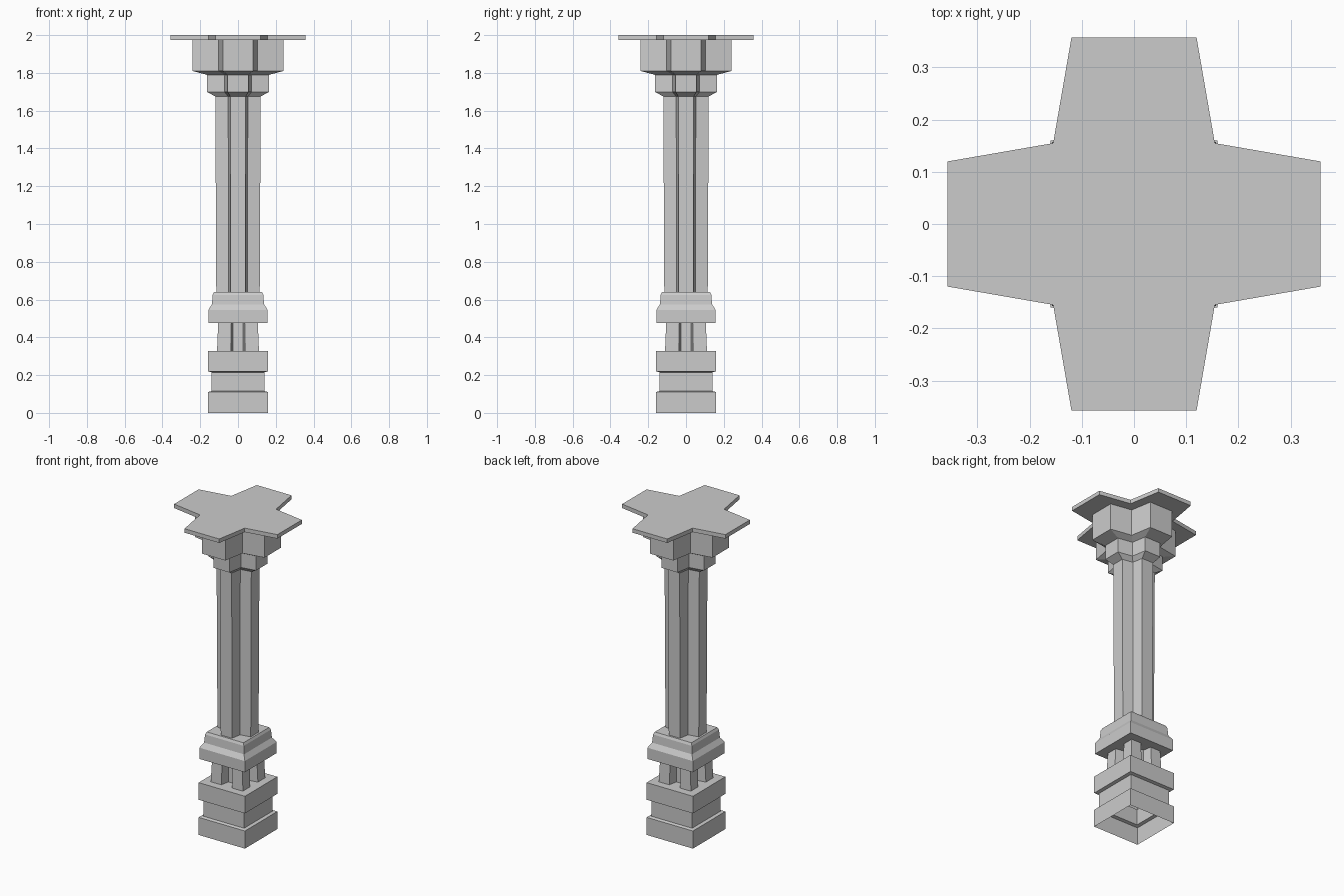
import bpy, bmesh
from mathutils import Matrix, Vector

if "Cube" in bpy.data.objects:
    bpy.data.objects.remove(bpy.data.objects["Cube"])


def four_way(quarter):
    """Repeat a quarter outline around z to close the section."""
    return [Matrix.Rotation(i * 1.5707963, 2, 'Z') @ Vector(p)
            for i in range(4) for p in quarter]


# Unit cross-sections: outermost extent is 1
SQUARE = four_way([(1, 1)])
CROSS = four_way([(1, -0.336), (1, 0.336), (0.434, 0.434)])
GROOVED = four_way([(0.5, -0.25), (0.5, 0.25), (1, 0.34), (1, 1), (0.34, 1)])


def loft(name, section, levels, bottom=True, top=True):
    """Stack scaled copies of a section; levels are (z, half_width)."""
    bm = bmesh.new()
    rings = [[bm.verts.new((p.x * r, p.y * r, z)) for p in section]
             for z, r in levels]
    n = len(section)
    for lo, hi in zip(rings, rings[1:]):
        for i in range(n):
            j = (i + 1) % n
            bm.faces.new((lo[i], lo[j], hi[j], hi[i]))
    if bottom:
        bm.faces.new(rings[0][::-1])
    if top:
        bm.faces.new(rings[-1])
    mesh = bpy.data.meshes.new(name)
    bm.to_mesh(mesh)
    bm.free()
    obj = bpy.data.objects.new(name, mesh)
    bpy.context.collection.objects.link(obj)
    return obj


# Stepped square plinth, hollow and open underneath
loft("plinth", SQUARE, [(0, .16), (.11, .16), (.115, .141), (.215, .141),
                        (.22, .16), (.327, .16)], bottom=False)

# Grooved square neck between plinth and collar
loft("neck", GROOVED, [(.327, .111), (.475, .105)], bottom=False, top=False)

# Square collar with a sloped shoulder
loft("collar", SQUARE, [(.475, .157), (.545, .157), (.575, .138),
                        (.625, .134), (.64, .127)])

# Cross-shaped shaft flaring into a two-tier capital
loft("shaft_and_capital", CROSS,
     [(.64, .115), (1.675, .12), (1.70, .165), (1.79, .165),
      (1.81, .24), (1.975, .24)], bottom=False, top=False)

# Thin cross-shaped slab on top
loft("top_slab", CROSS, [(1.975, .357), (2.0, .357)])
